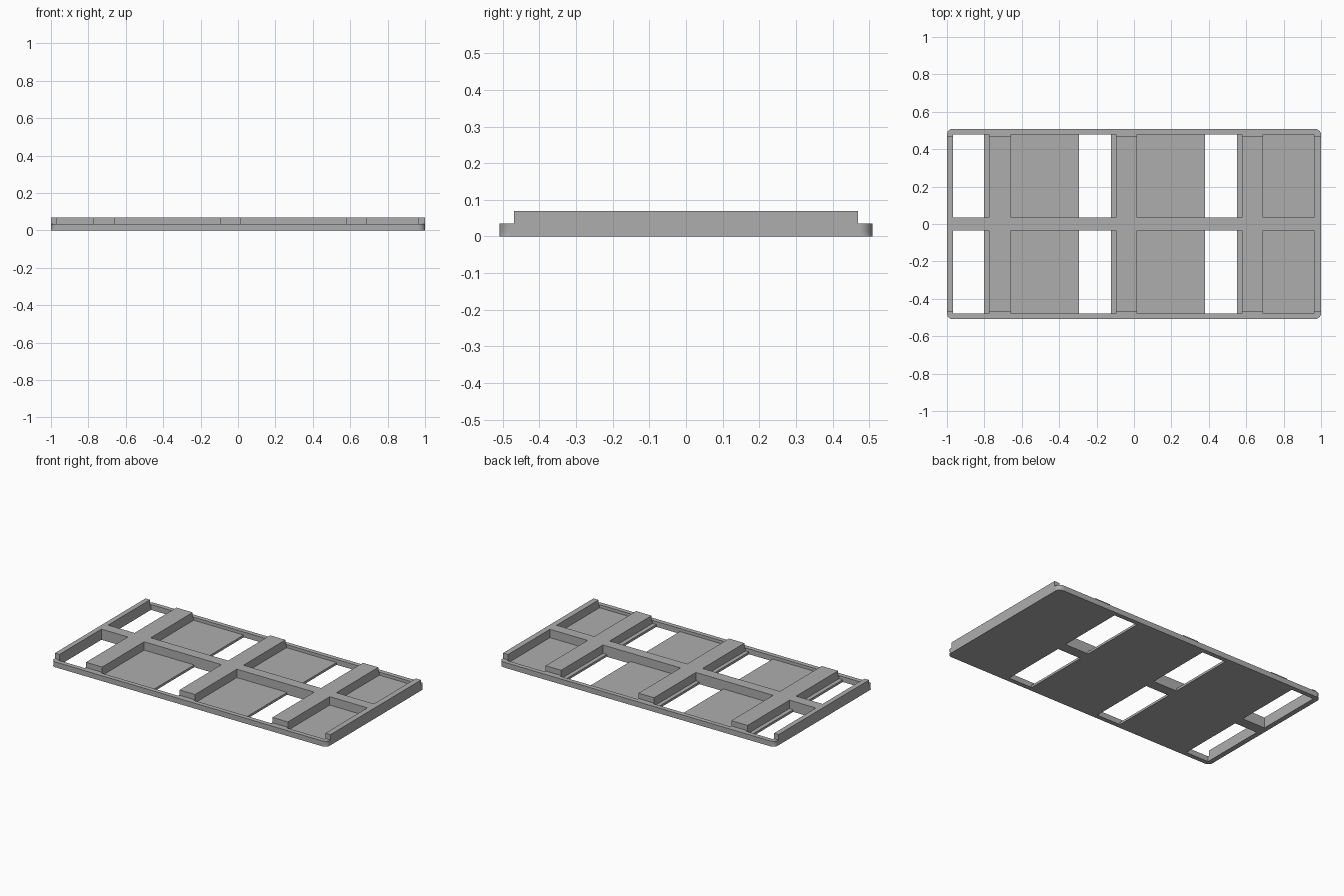
import bpy, bmesh, math

if "Cube" in bpy.data.objects:
    bpy.data.objects.remove(bpy.data.objects["Cube"])

# Plan breaks along each axis, and the height steps (floor, rim, rib)
HOLES = [(-0.967, -0.802), (-0.294, -0.122), (0.38, 0.551)]
RIBS = [(-1, -0.967), (-0.775, -0.657), (-0.096, 0.016), (0.578, 0.69), (0.963, 1)]
SPINE, RIB_END, RIM, EDGE = 0.0345, 0.469, 0.479, 0.509
FLOOR_Z, RIM_Z, RIB_Z = 0.015, 0.035, 0.07
XS = sorted({v for pair in HOLES + RIBS for v in pair})
YS = [-EDGE, -RIM, -RIB_END, -SPINE, SPINE, RIB_END, RIM, EDGE]
ZS = [0, FLOOR_Z, RIM_Z, RIB_Z]


def within(v, spans):
    return any(a < v < b for a, b in spans)


def height(x, y):
    """Top of the tray at a plan position."""
    y = abs(y)
    if y < SPINE or (within(x, RIBS) and y < RIB_END):
        return RIB_Z
    if y > RIM or within(x, RIBS):
        return RIM_Z
    return 0 if within(x, HOLES) else FLOOR_Z


def solid(i, j, k):
    if not (0 <= i < len(XS) - 1 and 0 <= j < len(YS) - 1 and 0 <= k < len(ZS) - 1):
        return False
    return ZS[k + 1] <= height((XS[i] + XS[i + 1]) / 2, (YS[j] + YS[j + 1]) / 2)


# Skin the solid cells
bm = bmesh.new()
verts = {}


def vert(c):
    if c not in verts:
        verts[c] = bm.verts.new((XS[c[0]], YS[c[1]], ZS[c[2]]))
    return verts[c]


for i in range(len(XS) - 1):
    for j in range(len(YS) - 1):
        for k in range(len(ZS) - 1):
            if not solid(i, j, k):
                continue
            for axis in range(3):
                for side in (0, 1):
                    n = [i, j, k]
                    n[axis] += 2 * side - 1
                    if solid(*n):
                        continue
                    ring = []
                    for u, w in ((0, 0), (1, 0), (1, 1), (0, 1)):
                        c = [i, j, k]
                        c[axis] += side
                        c[(axis + 1) % 3] += u
                        c[(axis + 2) % 3] += w
                        ring.append(vert(tuple(c)))
                    bm.faces.new(ring if side else ring[::-1])

# Merge flat areas, then round the four outer corners
bmesh.ops.dissolve_limit(bm, angle_limit=math.radians(1), verts=bm.verts[:], edges=bm.edges[:])
corners = [e for e in bm.edges
           if all(abs(v.co.x) > 0.999 and abs(v.co.y) > EDGE - 0.001 for v in e.verts)
           and abs(e.verts[0].co.z - e.verts[1].co.z) > 0.01]
bmesh.ops.bevel(bm, geom=corners, offset=0.039, segments=8, profile=0.5, affect='EDGES')
bmesh.ops.triangulate(bm, faces=[f for f in bm.faces if len(f.verts) > 4])
bmesh.ops.recalc_face_normals(bm, faces=bm.faces[:])

mesh = bpy.data.meshes.new("ribbed_tray")
bm.to_mesh(mesh)
bm.free()
tray = bpy.data.objects.new("ribbed_tray", mesh)
bpy.context.collection.objects.link(tray)

# Plain grey finish
grey = bpy.data.materials.new("grey")
grey.diffuse_color = (0.42, 0.42, 0.42, 1)
grey.use_nodes = True
grey.node_tree.nodes["Principled BSDF"].inputs["Base Color"].default_value = grey.diffuse_color
mesh.materials.append(grey)

# Smooth only the rounded corners
bpy.context.view_layer.objects.active = tray
tray.select_set(True)
bpy.ops.object.shade_smooth_by_angle(angle=math.radians(30))
